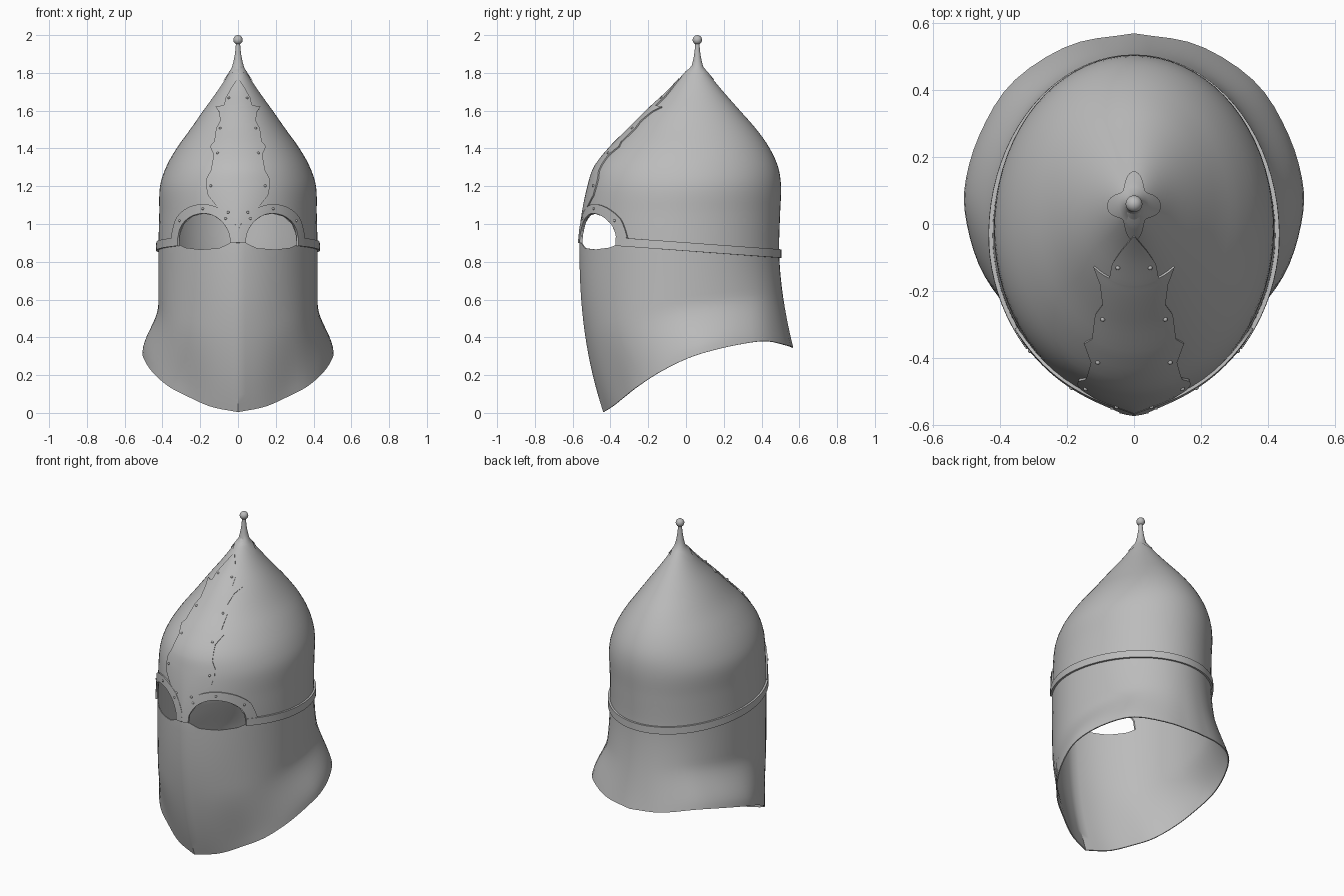
import bpy, bmesh, math
from mathutils import Vector

if "Cube" in bpy.data.objects:
    bpy.data.objects.remove(bpy.data.objects["Cube"])

steel = bpy.data.materials.new("steel grey")
steel.diffuse_color = (0.5, 0.5, 0.5, 1)
steel.use_nodes = True
steel.node_tree.nodes["Principled BSDF"].inputs["Base Color"].default_value = steel.diffuse_color


def table(rows, t):
    """Smooth interpolation through rows of (key, values...)."""
    t = min(max(t, rows[0][0]), rows[-1][0])
    i = next(k for k in range(len(rows) - 1) if t <= rows[k + 1][0])
    a, b = rows[i], rows[i + 1]
    p, n = rows[max(i - 1, 0)], rows[min(i + 2, len(rows) - 1)]
    h = b[0] - a[0]
    u = (t - a[0]) / h
    out = []
    for j in range(1, len(a)):
        m0 = (b[j] - p[j]) / (b[0] - p[0]) * h
        m1 = (n[j] - a[j]) / (n[0] - a[0]) * h
        out.append((2*u**3 - 3*u*u + 1) * a[j] + (u**3 - 2*u*u + u) * m0
                   + (3*u*u - 2*u**3) * b[j] + (u**3 - u*u) * m1)
    return out


# Bowl profile: height, half width, front y, back y
BOWL = [(0.78, .42, -.56, .49), (0.9, .418, -.56, .49), (1.05, .414, -.543, .495),
        (1.2, .41, -.512, .50), (1.3, .378, -.478, .485), (1.4, .322, -.40, .44),
        (1.5, .25, -.30, .37), (1.6, .18, -.20, .282), (1.7, .108, -.092, .194),
        (1.8, .042, .0, .11), (1.86, .003, .053, .059)]
# Lower rim, one point every 18 degrees from front to back: x, y, z
RIM = [(0, -.435, .005), (.14, -.39, .033), (.26, -.325, .085), (.365, -.255, .14),
       (.45, -.14, .215), (.495, 0, .285), (.5, .12, .325), (.455, .27, .36),
       (.36, .42, .38), (.19, .53, .358), (0, .565, .345)]
RIM = [(i * math.pi / 10, *p) for i, p in enumerate(RIM)]


def bowl(a, z):
    w, yf, yb = table(BOWL, z)
    keel = .12 * min(max((1.2 - z) / .3, 0), 1)
    c = math.cos(a)
    if c > 0:
        c = c * (1 - keel) + keel * (1 - abs(math.sin(a)))
    return Vector((w * math.sin(a), (yf + yb) / 2 - (yb - yf) / 2 * c, z))


def on_bowl(a, z, off):
    e = .02
    n = (bowl(a + e, z) - bowl(a - e, z)).cross(bowl(a, z + e) - bowl(a, z - e))
    return bowl(a, z) + n.normalized() * off


def front(x, z, off):
    return on_bowl(math.asin(x / table(BOWL, z)[0]), z, off)


def skirt(a, t):
    """Face and neck guard, t = 0 at the brow and 1 at the rim."""
    top = bowl(a, .88)
    b = a if a <= math.pi else 2 * math.pi - a
    x, y, z = table(RIM, b)
    x = x if a <= math.pi else -x
    s = math.sin(a) ** 2
    u = min(max((t - .5) / .5, 0), 1)
    g = s * u * u * (3 - 2*u) + (1 - s) * t ** (2.3 if math.cos(a) > 0 else 1.8)
    return Vector((top.x + (x - top.x) * g, top.y + (y - top.y) * g, .88 + (z - .88) * t))


def finish(ob):
    bpy.context.view_layer.objects.active = ob
    bpy.ops.object.select_all(action='DESELECT')
    ob.select_set(True)
    for m in list(ob.modifiers):
        bpy.ops.object.modifier_apply(modifier=m.name)
    bpy.ops.object.shade_smooth_by_angle(angle=math.radians(35))


def grid(name, rows, closed=False, thick=0.0):
    bm = bmesh.new()
    vs = [[bm.verts.new(p) for p in r] for r in rows]
    n = len(rows[0])
    for r, s in zip(vs, vs[1:]):
        for i in range(n if closed else n - 1):
            j = (i + 1) % n
            bm.faces.new((r[i], r[j], s[j], s[i]))
    bmesh.ops.remove_doubles(bm, verts=bm.verts, dist=1e-5)
    bmesh.ops.recalc_face_normals(bm, faces=bm.faces)
    me = bpy.data.meshes.new(name)
    bm.to_mesh(me)
    bm.free()
    ob = bpy.data.objects.new(name, me)
    bpy.context.collection.objects.link(ob)
    me.materials.append(steel)
    if thick:
        m = ob.modifiers.new("thickness", 'SOLIDIFY')
        m.thickness, m.offset = thick, 0
    return ob


# Helmet shell: guard rows, then bowl rows
N = 72
ANG = [i * 2 * math.pi / N for i in range(N)]
rows = [[skirt(a, 1 - i / 20) for a in ANG] for i in range(21)]
rows += [[bowl(a, .88 + .98 * i / 34) for a in ANG] for i in range(1, 35)]
shell = grid("helmet_shell", rows, True, .006)

# Eye openings cut through the front
INNER = [(.04, .9), (.045, .95), (.08, 1.01), (.13, 1.045), (.18, 1.055),
         (.24, 1.04), (.285, 1.0), (.305, .95), (.31, .89)]
OUTER = [(.0, .9), (.0, .965), (.045, 1.045), (.1, 1.085), (.18, 1.105),
         (.26, 1.085), (.315, 1.035), (.335, .98), (.345, .93)]
SILL = [(.28, .875), (.2, .865), (.1, .872)]
for s in (-1, 1):
    me = bpy.data.meshes.new("eye_cutter")
    bm = bmesh.new()
    f = bm.faces.new([bm.verts.new((s * x, -.8, z)) for x, z in INNER + SILL])
    ext = bmesh.ops.extrude_face_region(bm, geom=[f])
    bmesh.ops.translate(bm, vec=(0, .6, 0),
                        verts=[v for v in ext["geom"] if isinstance(v, bmesh.types.BMVert)])
    bmesh.ops.recalc_face_normals(bm, faces=bm.faces)
    bm.to_mesh(me)
    bm.free()
    cutter = bpy.data.objects.new("eye_cutter", me)
    bpy.context.collection.objects.link(cutter)
    cutter.hide_render = True
    m = shell.modifiers.new("eye", 'BOOLEAN')
    m.operation, m.solver, m.object = 'DIFFERENCE', 'EXACT', cutter
finish(shell)
for ob in [o for o in bpy.data.objects if o.name.startswith("eye_cutter")]:
    bpy.data.objects.remove(ob)

rivets = []

# Raised brow frames around the eyes
for s, side in ((-1, "left"), (1, "right")):
    rows = []
    for k in range(33):
        inn = table([(i, *p) for i, p in enumerate(INNER)], k / 4)
        out = table([(i, *p) for i, p in enumerate(OUTER)], k / 4)
        rows.append([front(s * (inn[0] + (out[0] - inn[0]) * j / 4),
                           inn[1] + (out[1] - inn[1]) * j / 4, .006) for j in range(5)])
        if k in (8, 16, 24):
            rivets.append(front(s * (inn[0] + out[0]) / 2, (inn[1] + out[1]) / 2, .011))
    finish(grid("brow_frame_" + side, rows, thick=.012))


# Belt around the sides and back, sloping down to the rear
def belt_point(a, h):
    return on_bowl(a, .857 - .074 * bowl(a, .88).y + h, .008)


A0 = .83
span = 2 * math.pi - 2 * A0
rows = [[belt_point(A0 + span * i / 60, .045 * j / 2) for j in range(3)] for i in range(61)]
finish(grid("belt", rows, thick=.014))
rivets += [belt_point(A0 + span * (i + .5) / 20, .0225) for i in range(20)]

# Scalloped plate on the forehead: height, half width
PLATE = [(.965, .002), (1.04, .06), (1.1, .115), (1.15, .155), (1.2, .165), (1.24, .162),
         (1.28, .14), (1.36, .125), (1.405, .145), (1.43, .122), (1.5, .112), (1.54, .09),
         (1.59, .097), (1.615, .115), (1.622, .07), (1.66, .062), (1.71, .035), (1.765, .002)]
rows = []
for (z0, w0), (z1, w1) in zip(PLATE, PLATE[1:]):
    for k in range(3):
        z, w = z0 + (z1 - z0) * k / 3, w0 + (w1 - w0) * k / 3
        rows.append([front(w * j / 5, z, .005) for j in range(-5, 6)])
rows.append([front(.002 * j / 5, 1.765, .005) for j in range(-5, 6)])
finish(grid("forehead_plate", rows, thick=.01))
rivets += [front(s * x, z, .01) for s in (-1, 1)
           for x, z in ((.14, 1.2), (.105, 1.37), (.09, 1.5), (.045, 1.66), (.05, 1.06))]

# Finial: scalloped collar on the tip, then a tapering spike and ball
rows = []
for k in range(4):
    rows.append([])
    for a in ANG:
        z = 1.775 - .025 * math.cos(4 * a)
        rows[-1].append(on_bowl(a, z + (1.805 - z) * k / 3, .007))
for z, r in ((1.83, .032), (1.86, .024), (1.89, .018), (1.92, .014), (1.955, .011)):
    rows.append([Vector((r * math.sin(a), .06 - r * math.cos(a), z)) for a in ANG])
finish(grid("finial", rows, True))
bpy.ops.mesh.primitive_uv_sphere_add(segments=20, ring_count=12, radius=.025, location=(0, .06, 1.975))
ball = bpy.context.object
ball.name = "finial_ball"
ball.data.materials.append(steel)
finish(ball)

# Rivets
me = bpy.data.meshes.new("rivets")
bm = bmesh.new()
for p in rivets:
    new = bmesh.ops.create_icosphere(bm, subdivisions=2, radius=.007)["verts"]
    bmesh.ops.translate(bm, vec=p, verts=new)
bm.to_mesh(me)
bm.free()
ob = bpy.data.objects.new("rivets", me)
bpy.context.collection.objects.link(ob)
me.materials.append(steel)
finish(ob)
